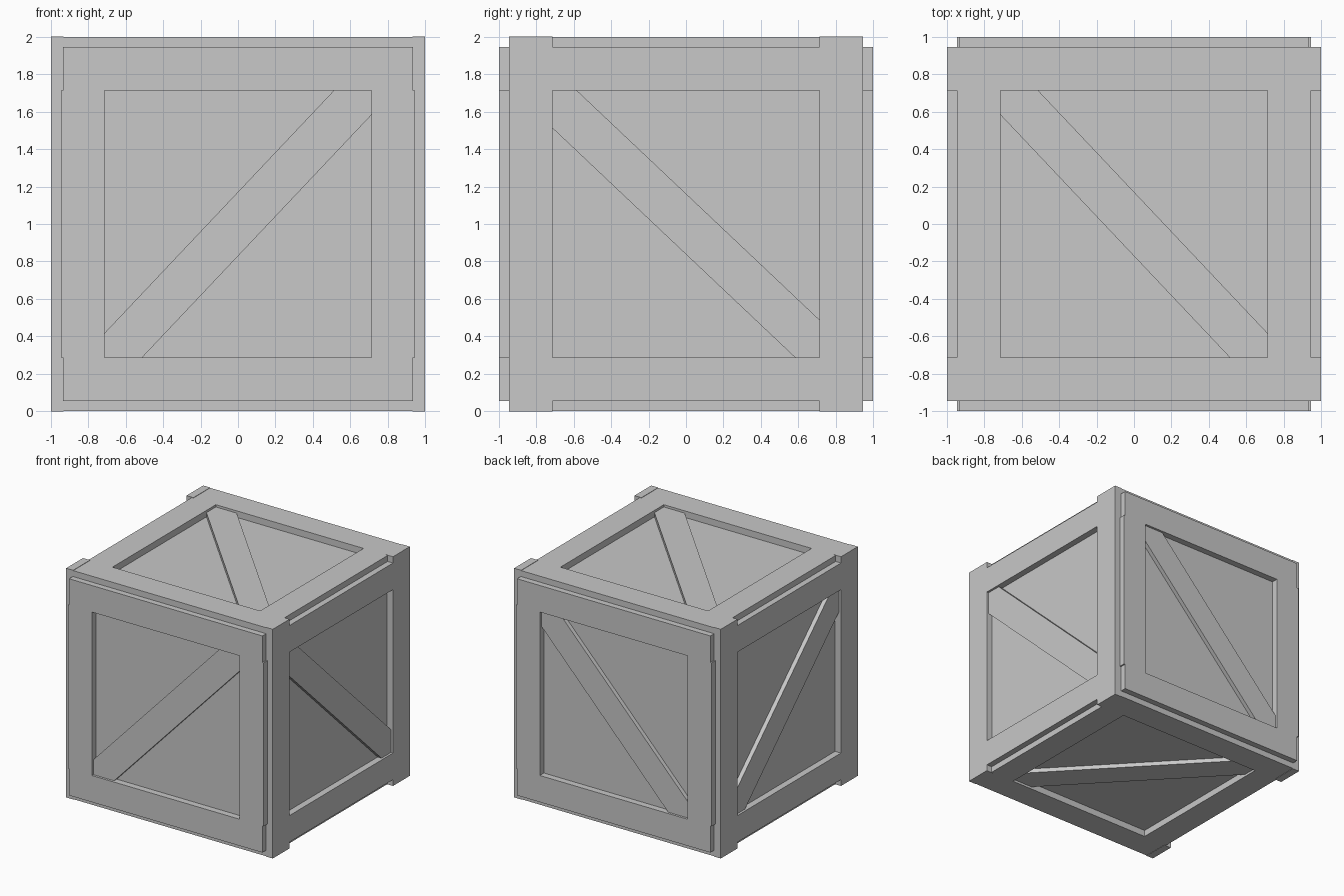
import bpy
import bmesh
from mathutils import Vector

cube = bpy.data.objects.get("Cube")
if cube:
    bpy.data.objects.remove(cube, do_unlink=True)

# Single flat crate colour
grey = bpy.data.materials.new("light_grey")
grey.use_nodes = True
colour = (0.58, 0.58, 0.58, 1.0)
grey.diffuse_color = colour
grey.node_tree.nodes["Principled BSDF"].inputs["Base Color"].default_value = colour

CENTRE = Vector((0, 0, 1))
INNER, OUTER = 0.713, 0.945      # edges of the frame boards
BACK, FACE = 0.93, 0.997         # depth of the frame boards
PANEL, BRACE = 0.94, 0.977       # depth of the panels and brace fronts


def prism(name, outline, axes, near, far):
    """Extrude a 2D outline given on axes[0], axes[1] along axes[2]."""
    bm = bmesh.new()
    rings = []
    for depth in (near, far):
        ring = []
        for a, b in outline:
            co = Vector((0, 0, 0))
            co[axes[0]], co[axes[1]], co[axes[2]] = a, b, depth
            ring.append(bm.verts.new(co + CENTRE))
        rings.append(ring)
        bm.faces.new(ring)
    n = len(outline)
    for i in range(n):
        j = (i + 1) % n
        bm.faces.new((rings[0][i], rings[0][j], rings[1][j], rings[1][i]))
    bmesh.ops.recalc_face_normals(bm, faces=bm.faces)
    mesh = bpy.data.meshes.new(name)
    bm.to_mesh(mesh)
    bm.free()
    mesh.materials.append(grey)
    obj = bpy.data.objects.new(name, mesh)
    bpy.context.collection.objects.link(obj)
    return obj


def rect(a0, a1, b0, b1):
    return [(a0, b0), (a1, b0), (a1, b1), (a0, b1)]


def framed_side(name, axes, side, length, slope):
    """Two long boards, two short boards between them and a diagonal brace."""
    near, far = side * BACK, side * FACE
    for s, end in ((-1, "a"), (1, "b")):
        lo, hi = sorted((s * INNER, s * OUTER))
        prism(f"{name}_long_board_{end}", rect(-length, length, lo, hi), axes, near, far)
        prism(f"{name}_short_board_{end}", rect(lo, hi, -INNER, INNER), axes, near, far)
    # Brace clipped to the frame opening, with a pointed end in each corner
    half = [(-INNER, -0.583), (-INNER, -INNER), (-0.512, -INNER)]
    outline = half + [(-a, -b) for a, b in half]
    outline = [(a, b * slope) for a, b in outline]
    prism(f"{name}_brace", outline, axes, near, side * BRACE)


# Inner box whose faces are the recessed panels
prism("inner_panels", rect(-PANEL, PANEL, -PANEL, PANEL), (0, 1, 2), -PANEL, PANEL)

# Long axis, cross axis, facing axis, long board half length, brace slope
layouts = [
    (("front", "back"), (0, 2, 1), 0.933, 1),
    (("right", "left"), (2, 1, 0), 1.0, -1),
    (("bottom", "top"), (0, 1, 2), 0.99, -1),
]
for names, axes, length, slope in layouts:
    for name, side in zip(names, (-1, 1)):
        framed_side(name, axes, side, length, slope)
